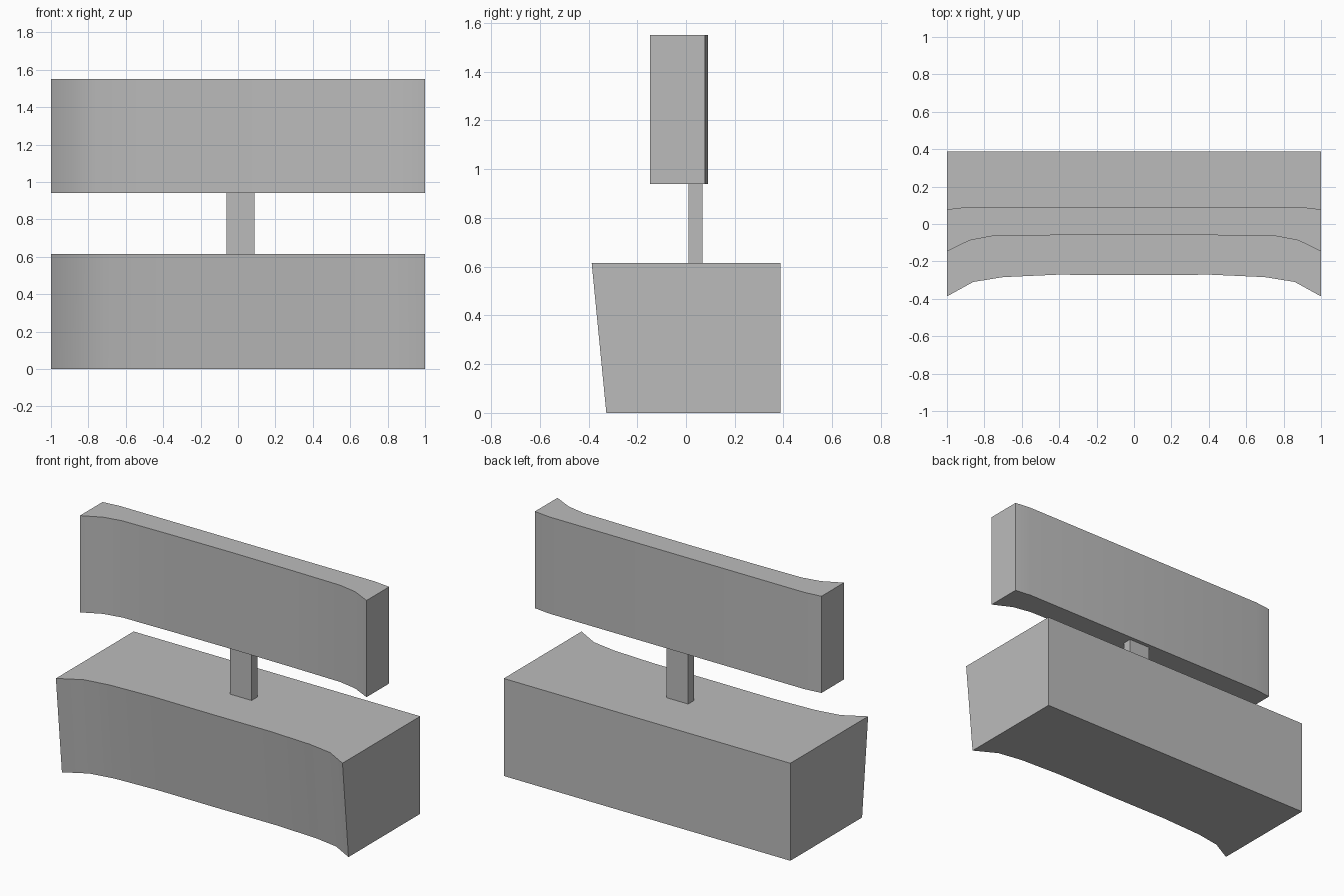
import bpy
import bmesh

cube = bpy.data.objects.get("Cube")
if cube:
    bpy.data.objects.remove(cube, do_unlink=True)

grey = bpy.data.materials.new("mid_grey")
grey.use_nodes = True
colour = (0.5, 0.5, 0.5, 1)
grey.diffuse_color = colour
grey.node_tree.nodes["Principled BSDF"].inputs["Base Color"].default_value = colour


def mirrored(half):
    """Complete a left-to-centre curve across x = 0."""
    return half + [(-x, y) for x, y in reversed(half) if x]


def finish(name, bm):
    bmesh.ops.recalc_face_normals(bm, faces=bm.faces)
    mesh = bpy.data.meshes.new(name)
    bm.to_mesh(mesh)
    bm.free()
    mesh.materials.append(grey)
    obj = bpy.data.objects.new(name, mesh)
    bpy.context.collection.objects.link(obj)
    bpy.ops.object.select_all(action="DESELECT")
    obj.select_set(True)
    bpy.context.view_layer.objects.active = obj
    bpy.ops.object.shade_smooth_by_angle()
    return obj


def prism(front, back, z0, z1, lean=0.0):
    """Extrude a plan outline; lean pulls the lower front edge inward."""
    bm = bmesh.new()
    outline = front + back[::-1]
    low = [bm.verts.new((x, y + (lean if i < len(front) else 0), z0))
           for i, (x, y) in enumerate(outline)]
    high = [bm.verts.new((x, y, z1)) for x, y in outline]
    bm.faces.new(low[::-1])
    bm.faces.new(high)
    n = len(outline)
    sides = [bm.faces.new((low[i], low[(i + 1) % n], high[(i + 1) % n], high[i]))
             for i in range(n)]
    bm.normal_update()
    return bm, sides[:len(front) - 1]


# Base block with a concave, leaning front
base_front = mirrored([(-1, -0.387), (-0.86, -0.31), (-0.7, -0.284), (-0.41, -0.271), (0, -0.273)])
bm, _ = prism(base_front, [(-1, 0.388), (1, 0.388)], 0, 0.615, lean=0.06)
finish("base", bm)

# Curved backrest with a recessed front panel and thin rim
rest_front = mirrored([(-1, -0.147), (-0.88, -0.088), (-0.76, -0.065), (-0.44, -0.06), (0, -0.057)])
rest_back = mirrored([(-1, 0.078), (-0.89, 0.091)])
bm, panel = prism(rest_front, rest_back, 0.94, 1.55)
bmesh.ops.inset_region(bm, faces=panel, thickness=0.014, use_even_offset=True)
pushed = bmesh.ops.extrude_face_region(bm, geom=panel)["geom"]
bmesh.ops.translate(bm, vec=(0, 0.02, 0),
                    verts=[v for v in pushed if isinstance(v, bmesh.types.BMVert)])
finish("backrest", bm)

# Upright strip in the panel and the post below it
for name, y0, y1, z0, z1 in (("panel_strip", -0.056, -0.02, 0.95, 1.54),
                             ("support_post", 0.01, 0.067, 0.6, 0.96)):
    bm, _ = prism([(-0.062, y0), (0.088, y0)], [(-0.062, y1), (0.088, y1)], z0, z1)
    finish(name, bm)
